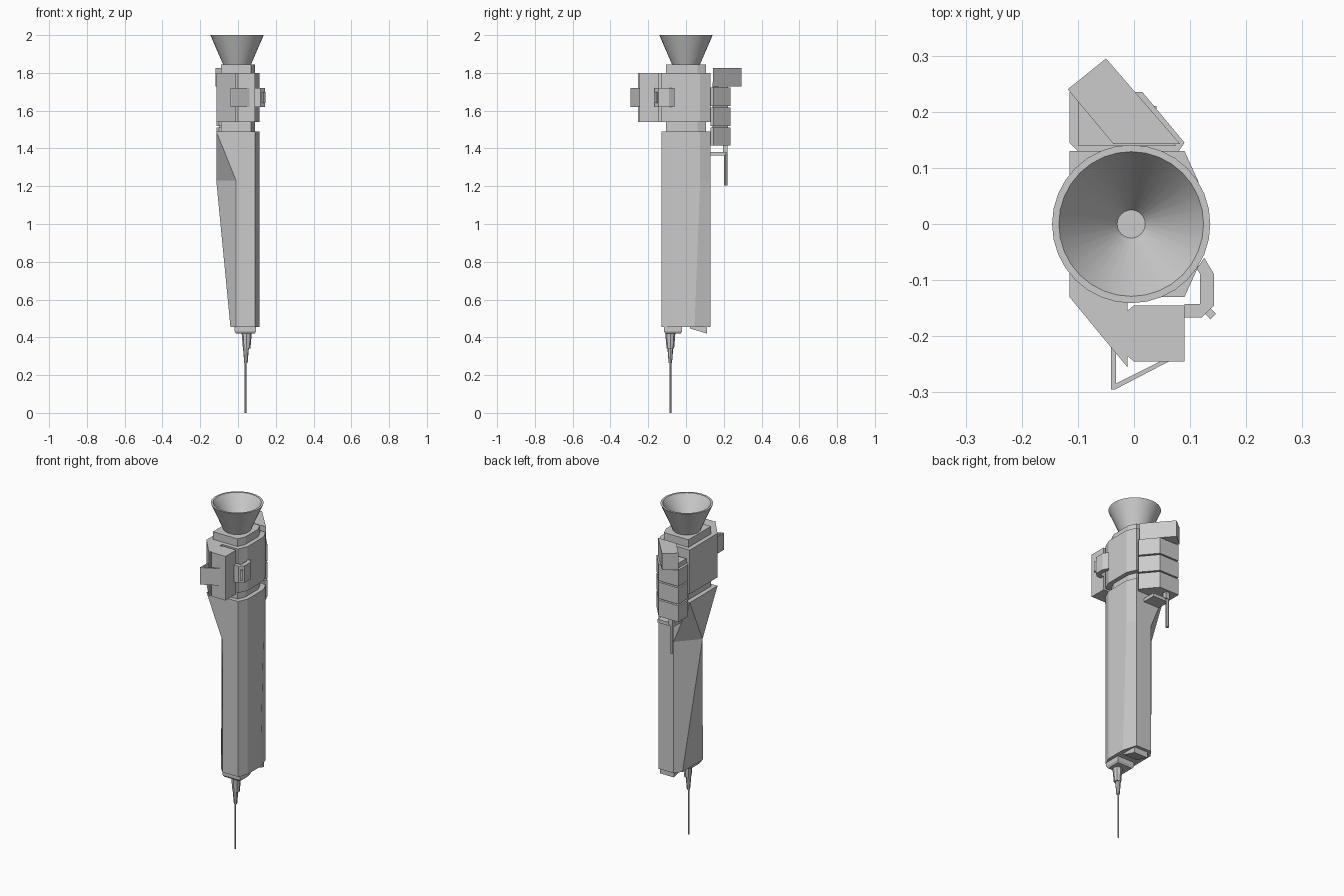
import bpy, bmesh, math


def loft(name, sections):
    """Skin equal-length rings of 3D points and cap both ends."""
    bm = bmesh.new()
    rings = [[bm.verts.new(p) for p in s] for s in sections]
    n = len(rings[0])
    for a, b in zip(rings, rings[1:]):
        for i in range(n):
            j = (i + 1) % n
            bm.faces.new((a[i], a[j], b[j], b[i]))
    bm.faces.new(rings[0][::-1])
    bm.faces.new(rings[-1])
    bmesh.ops.remove_doubles(bm, verts=bm.verts, dist=0.0005)
    bmesh.ops.recalc_face_normals(bm, faces=bm.faces)
    me = bpy.data.meshes.new(name)
    bm.to_mesh(me)
    bm.free()
    ob = bpy.data.objects.new(name, me)
    bpy.context.collection.objects.link(ob)
    return ob


def ring(pts, z):
    return [(x, y, z) for x, y in pts]


def prism(name, pts, z0, z1):
    return loft(name, [ring(pts, z0), ring(pts, z1)])


def box(name, x0, x1, y0, y1, z0, z1):
    return prism(name, [(x0, y0), (x1, y0), (x1, y1), (x0, y1)], z0, z1)


def turned(name, cx, cy, profile, n):
    """Revolve (radius, z) pairs about a vertical axis."""
    return loft(name, [[(cx + r * math.cos(2 * math.pi * i / n),
                         cy + r * math.sin(2 * math.pi * i / n), z)
                        for i in range(n)] for r, z in profile])


# Long main body: square shoulder on the left narrowing to a ridge
right = [(0.09, -0.13), (0.115, -0.075), (0.115, 0.075), (0.09, 0.13)]
right_low = [(0.09, -0.13), (0.115, -0.075), (0.115, 0.045), (0.09, 0.13)]
loft("main_body", [
    ring([(-0.01, -0.13)] + right_low + [(-0.01, 0.13), (-0.04, 0.09), (-0.04, -0.10)], 0.455),
    ring([(-0.01, -0.13)] + right + [(-0.01, 0.13), (-0.115, 0.01), (-0.115, 0.01)], 1.23),
    ring([(-0.115, -0.13)] + right + [(-0.115, 0.13), (-0.115, 0.13), (-0.115, -0.13)], 1.49)])

# Collar band and inset necks
band = [(-0.115, -0.13)] + right + [(-0.115, 0.13)]
prism("collar_band", band, 1.54, 1.80)
neck = [(-0.09, -0.105), (0.07, -0.105), (0.09, -0.06), (0.09, 0.06), (0.07, 0.105), (-0.09, 0.105)]
prism("lower_neck", neck, 1.48, 1.55)
prism("upper_neck", neck, 1.79, 1.845)

# Engine bell, hollow
bell = turned("engine_bell", -0.005, 0, [(0.072, 1.84), (0.141, 2.0), (0.129, 2.0), (0.025, 1.85)], 32)
bpy.context.view_layer.objects.active = bell
bell.select_set(True)
bpy.ops.object.shade_smooth_by_angle(angle=math.radians(30))

# Front wedge and box
prism("front_wedge", [(-0.115, -0.13), (-0.012, -0.255), (-0.012, -0.13)], 1.54, 1.80)
prism("front_box", [(-0.012, -0.235), (0.0, -0.245), (0.09, -0.245), (0.09, -0.145),
                    (0.0, -0.145), (-0.012, -0.155)], 1.54, 1.80)

# Bent strap handle on the front
prism("front_strap", [(-0.041, -0.22), (-0.041, -0.295), (-0.034, -0.295), (0.062, -0.245),
                      (0.046, -0.245), (-0.032, -0.284), (-0.032, -0.22)], 1.62, 1.72)

# Side bracket with small angled stub
prism("side_bracket", [(0.112, -0.08), (0.118, -0.09), (0.118, -0.143), (0.09, -0.143), (0.09, -0.167),
                       (0.12, -0.167), (0.143, -0.145), (0.143, -0.09), (0.125, -0.06)], 1.62, 1.72)
prism("bracket_stub", [(0.125, -0.158), (0.136, -0.17), (0.146, -0.16), (0.133, -0.147)], 1.64, 1.70)

# Stack of rear blocks, each with chamfered inner edge
rear = [(-0.115, 0.145), (-0.1, 0.13), (0.08, 0.13), (0.09, 0.145), (0.015, 0.235), (-0.115, 0.235)]
for i, z in enumerate((1.415, 1.52, 1.625)):
    prism(f"rear_block_{i + 1}", rear, z, z + 0.097)
core = [(-0.10, 0.14), (0.075, 0.14), (0.008, 0.222), (-0.10, 0.222)]
prism("rear_core", core, 1.42, 1.75)
prism("rear_top_block", [(-0.118, 0.24), (-0.037, 0.143), (0.082, 0.143), (-0.05, 0.295)], 1.727, 1.825)

# Rear bracket and hanging rod
box("rear_arm", -0.065, 0.04, 0.12, 0.21, 1.362, 1.382)
box("rear_post", -0.065, -0.04, 0.195, 0.22, 1.375, 1.42)
turned("rear_rod", -0.056, 0.21, [(0.009, 1.205), (0.009, 1.38)], 8)

# Underside wedge
loft("bottom_wedge", [[(0.0, 0.02, 0.447), (0.09, 0.02, 0.447), (0.09, 0.112, 0.42), (0.0, 0.112, 0.42)],
                      [(0.0, 0.02, 0.46), (0.09, 0.02, 0.46), (0.09, 0.112, 0.46), (0.0, 0.112, 0.46)]])

# Probe base, stepped shaft and needle
def rect(i, z):
    return ring([(-0.018 + i, -0.117 + i), (0.096 - i, -0.117 + i),
                 (0.096 - i, -0.02 - i), (-0.018 + i, -0.02 - i)], z)


loft("probe_base", [rect(0.008, 0.42), rect(0, 0.432), rect(0, 0.46)])
turned("probe_shaft_upper", 0.046, -0.083, [(0.02, 0.34), (0.027, 0.425)], 8)
turned("probe_shaft_lower", 0.042, -0.083, [(0.009, 0.265), (0.016, 0.35)], 8)
turned("needle", 0.04, -0.083, [(0.005, 0.0), (0.005, 0.28)], 8)
